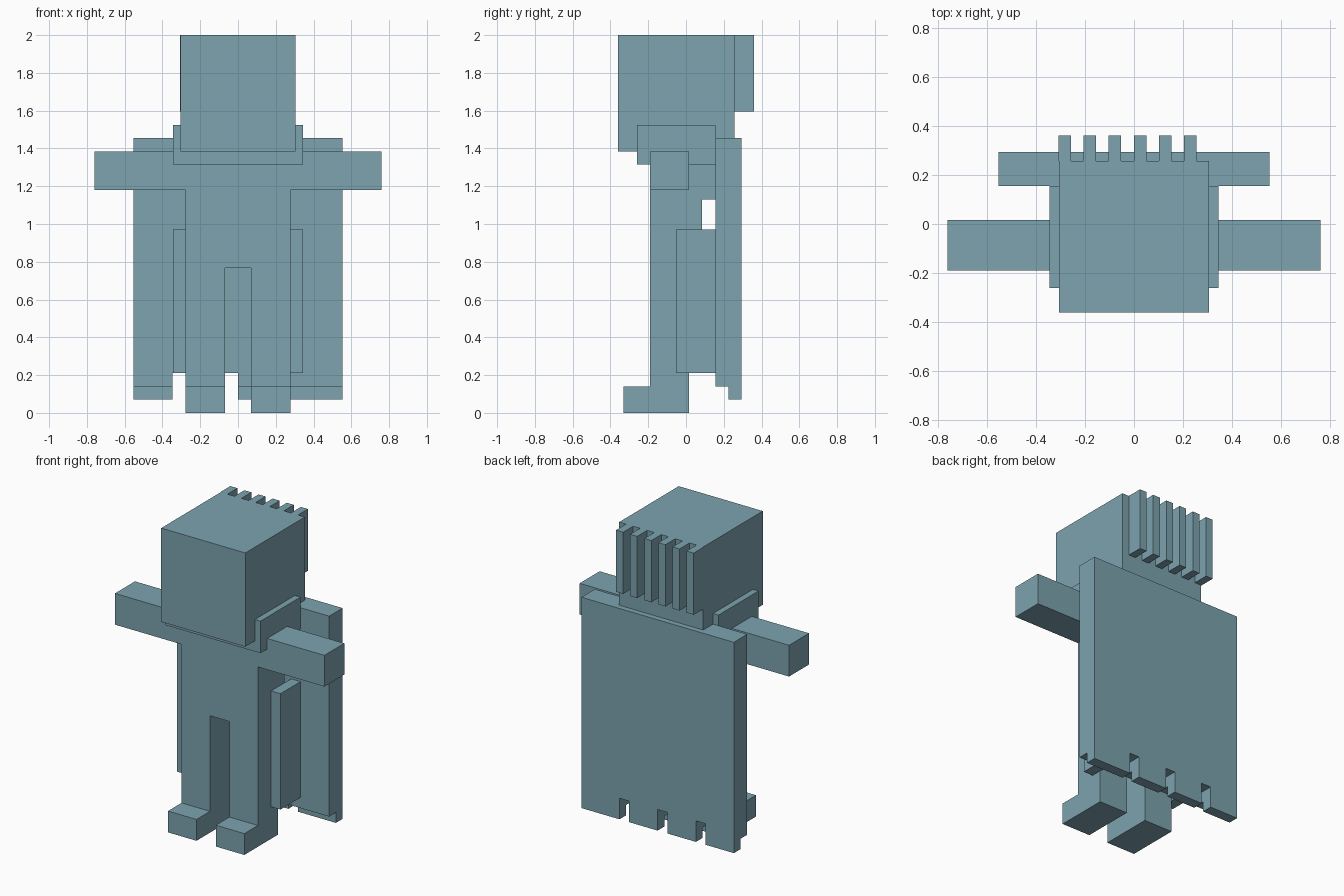
import bpy, bmesh

if "Cube" in bpy.data.objects:
    bpy.data.objects.remove(bpy.data.objects["Cube"])

paint = bpy.data.materials.new("dusty_teal")
paint.diffuse_color = (0.205, 0.366, 0.429, 1)
paint.use_nodes = True
paint.node_tree.nodes["Principled BSDF"].inputs["Base Color"].default_value = paint.diffuse_color


def extrude_profile(name, points, y0, y1):
    """Solid from an x-z outline, extruded from y0 to y1."""
    bm = bmesh.new()
    face = bm.faces.new([bm.verts.new((x, y0, z)) for x, z in points])
    out = bmesh.ops.extrude_face_region(bm, geom=[face])
    verts = [g for g in out["geom"] if isinstance(g, bmesh.types.BMVert)]
    bmesh.ops.translate(bm, verts=verts, vec=(0, y1 - y0, 0))
    bmesh.ops.recalc_face_normals(bm, faces=bm.faces[:])
    mesh = bpy.data.meshes.new(name)
    bm.to_mesh(mesh)
    bm.free()
    mesh.materials.append(paint)
    obj = bpy.data.objects.new(name, mesh)
    bpy.context.collection.objects.link(obj)
    return obj


def box(name, x, y, z):
    return extrude_profile(name, [(x[0], z[0]), (x[1], z[0]), (x[1], z[1]), (x[0], z[1])], *y)


# Head with a comb of hair locks down the back
box("head", (-0.305, 0.305), (-0.36, 0.257), (1.385, 2.0))
for i in range(6):
    x = -0.308 + i * 0.1025
    box(f"hair_lock_{i + 1}", (x, x + 0.051), (0.257, 0.36), (1.595, 2.0))

# Collar, torso and the strap that joins the cape
box("collar", (-0.345, 0.345), (-0.26, 0.155), (1.315, 1.525))
box("torso", (-0.277, 0.277), (-0.19, 0.085), (0.767, 1.385))
box("cape_strap", (-0.277, 0.277), (0.085, 0.155), (1.13, 1.315))

# Arms, legs, feet and hanging side panels, mirrored left and right
for side, s in (("left", -1), ("right", 1)):
    def span(a, b):
        return tuple(sorted((s * a, s * b)))
    box(f"arm_{side}", span(0.277, 0.76), (-0.19, 0.017), (1.18, 1.385))
    box(f"leg_{side}", span(0.07, 0.277), (-0.19, 0.017), (0.0, 0.767))
    box(f"foot_{side}", span(0.07, 0.277), (-0.33, -0.19), (0.0, 0.14))
    box(f"side_panel_{side}", span(0.277, 0.345), (-0.052, 0.155), (0.21, 0.97))


# Cape in two layers, both notched along the hem
def cape_layer(name, hem, y0, y1):
    outline = [(-0.553, 1.455), (-0.553, hem)]
    for a, b in ((-0.348, -0.278), (-0.07, 0.0), (0.208, 0.277)):
        outline += [(a, hem), (a, 0.21), (b, 0.21), (b, hem)]
    outline += [(0.553, hem), (0.553, 1.455)]
    extrude_profile(name, outline, y0, y1)


cape_layer("cape_lining", 0.14, 0.155, 0.225)
cape_layer("cape_outer", 0.072, 0.225, 0.294)
